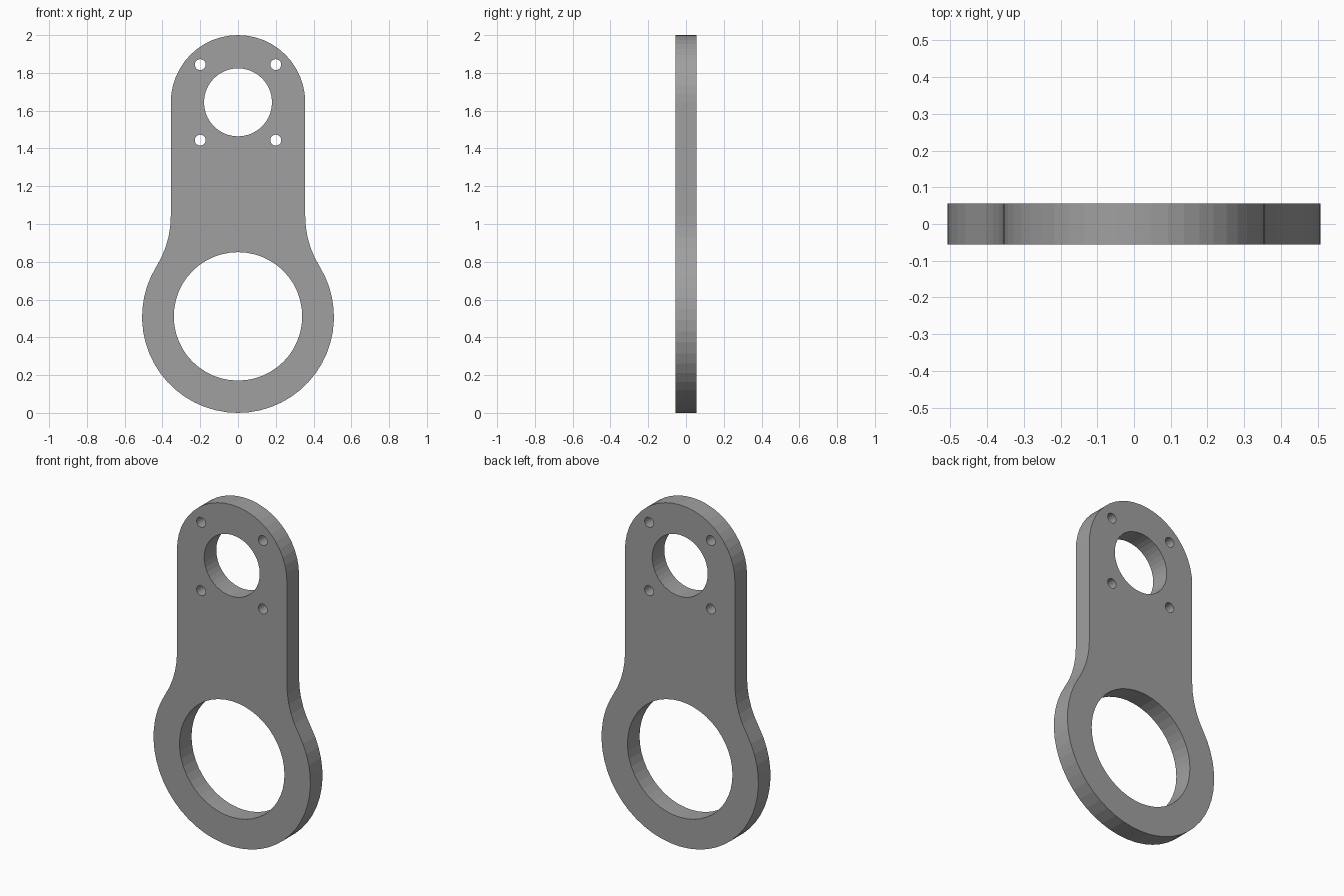
import bpy, bmesh
from math import pi, sin, cos, sqrt, atan2
from mathutils import Matrix

if "Cube" in bpy.data.objects:
    bpy.data.objects.remove(bpy.data.objects["Cube"])

BIG_R, TOP_R, TOP_Z = 0.508, 0.356, 1.644
FILLET_R, HALF_T = 0.5, 0.056


def arc(cx, cz, r, a0, a1, n):
    return [(cx + r * cos(a0 + (a1 - a0) * i / n),
             cz + r * sin(a0 + (a1 - a0) * i / n)) for i in range(n + 1)]


# Right half of the outline: ring end, concave fillet, straight side, round top
fx = TOP_R + FILLET_R
fh = sqrt((BIG_R + FILLET_R) ** 2 - fx ** 2)
ang = atan2(fh, fx)
half = arc(0, BIG_R, BIG_R, -pi / 2, ang, 18)
half += arc(fx, BIG_R + fh, FILLET_R, pi + ang, pi, 5)[1:]
half += arc(0, TOP_Z, TOP_R, 0, pi / 2, 12)
outline = half + [(-x, z) for x, z in reversed(half[1:-1])]

# Holes: large bore, small bore, four bolt holes
loops = [outline,
         arc(0, 0.511, 0.34, 0, 2 * pi, 48)[:-1],
         arc(0, TOP_Z, 0.18, 0, 2 * pi, 40)[:-1]]
for sx in (-1, 1):
    for sz in (-1, 1):
        loops.append(arc(sx * 0.2, TOP_Z + sz * 0.2, 0.029, 0, 2 * pi, 20)[:-1])

# Filled, extruded profile
curve = bpy.data.curves.new("plate_profile", 'CURVE')
curve.dimensions = '2D'
curve.fill_mode = 'BOTH'
curve.extrude = HALF_T
for pts in loops:
    s = curve.splines.new('POLY')
    s.points.add(len(pts) - 1)
    for p, (x, z) in zip(s.points, pts):
        p.co = (x, z, 0, 1)
    s.use_cyclic_u = True
temp = bpy.data.objects.new("profile", curve)
bpy.context.collection.objects.link(temp)
bpy.context.view_layer.update()
dg = bpy.context.evaluated_depsgraph_get()
mesh = bpy.data.meshes.new_from_object(temp.evaluated_get(dg))
bpy.data.objects.remove(temp)

# Stand the plate upright and weld its edges
bm = bmesh.new()
bm.from_mesh(mesh)
bmesh.ops.remove_doubles(bm, verts=bm.verts, dist=1e-5)
bmesh.ops.transform(bm, matrix=Matrix.Rotation(pi / 2, 4, 'X'), verts=bm.verts)
bmesh.ops.recalc_face_normals(bm, faces=bm.faces)
for f in bm.faces:
    f.smooth = False
bm.to_mesh(mesh)
bm.free()
mesh.name = "link_plate"

# Dark grey finish
mat = bpy.data.materials.new("dark_grey")
mat.diffuse_color = (0.35, 0.35, 0.35, 1)
mat.use_nodes = True
mat.node_tree.nodes["Principled BSDF"].inputs["Base Color"].default_value = mat.diffuse_color
mesh.materials.clear()
mesh.materials.append(mat)
plate = bpy.data.objects.new("link_plate", mesh)
bpy.context.collection.objects.link(plate)
